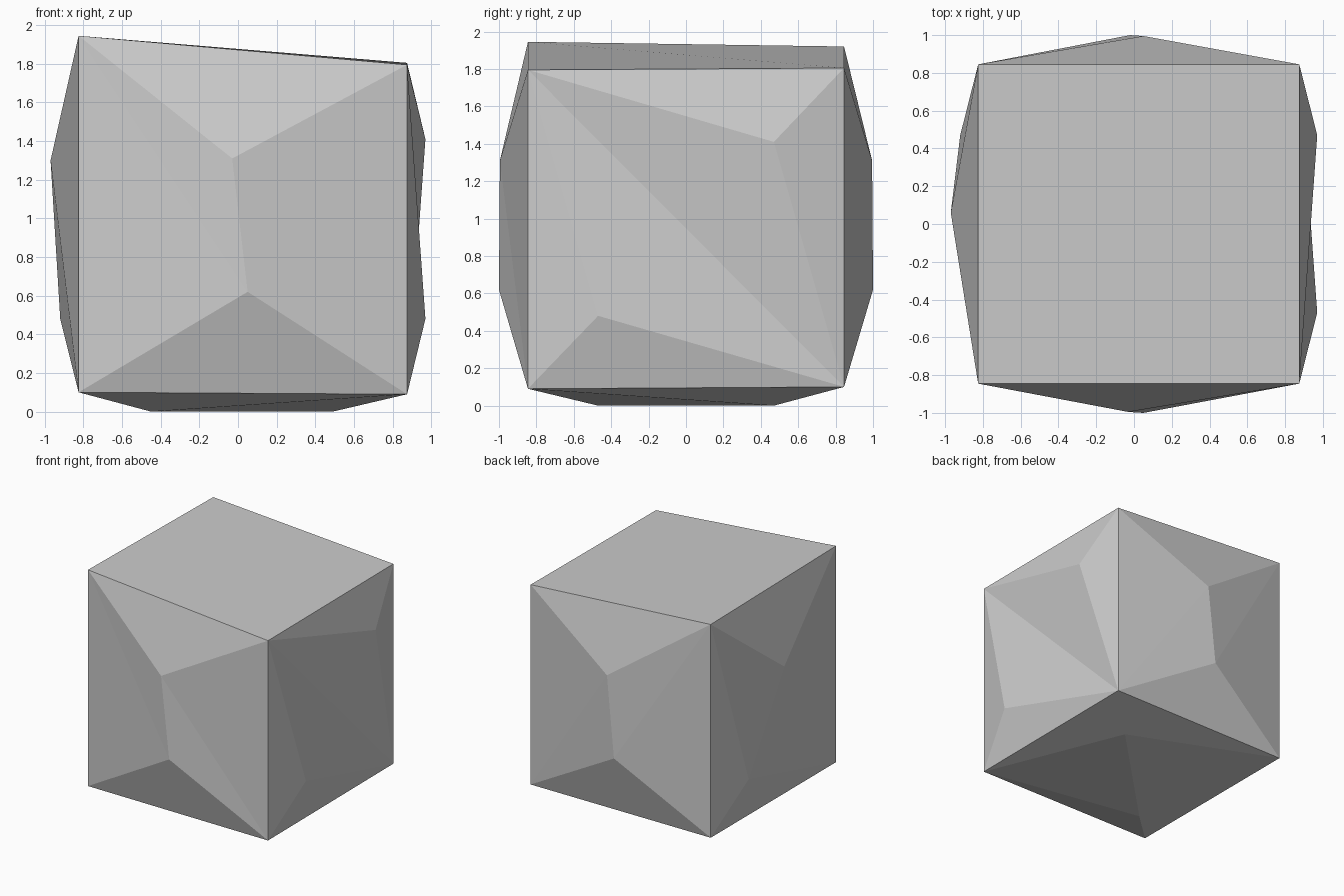
import bpy, bmesh

cube = bpy.data.objects.get("Cube")
if cube:
    bpy.data.objects.remove(cube, do_unlink=True)

stone = bpy.data.materials.new("plain_grey")
stone.use_nodes = True
grey = (0.6, 0.6, 0.6, 1)
stone.diffuse_color = grey
stone.node_tree.nodes["Principled BSDF"].inputs["Base Color"].default_value = grey

bm = bmesh.new()

# Block corners: left or right in x, front or back in y, sloping top
LEFT, RIGHT, DEPTH = -0.825, 0.875, 0.845
corner = {}
for name, x, y, z in (
        ("low_x_front", LEFT, -DEPTH, 0.10), ("low_x_back", LEFT, DEPTH, 0.10),
        ("high_x_front", RIGHT, -DEPTH, 0.09), ("high_x_back", RIGHT, DEPTH, 0.10)):
    corner[name + "_base"] = bm.verts.new((x, y, z))
for name, x, y, z in (
        ("low_x_front", LEFT, -DEPTH, 1.945), ("low_x_back", LEFT, DEPTH, 1.92),
        ("high_x_front", RIGHT, -DEPTH, 1.795), ("high_x_back", RIGHT, DEPTH, 1.805)):
    corner[name + "_top"] = bm.verts.new((x, y, z))


def face(*verts):
    bm.faces.new(verts)


def faceted_side(corners, first, second, valley=False):
    """Raise two peaks: the first near edge a-b, the second near edge c-d."""
    a, b, c, d = (corner[n] for n in corners)
    p, q = bm.verts.new(first), bm.verts.new(second)
    face(a, b, p)
    face(c, d, q)
    face(b, c, p)
    face(d, a, q)
    if valley:      # crease runs from corner to corner between the peaks
        face(a, p, c)
        face(a, c, q)
    else:           # ridge joins the peaks
        face(p, c, q)
        face(a, p, q)


# Top
face(*(corner[n + "_top"] for n in
       ("low_x_front", "high_x_front", "high_x_back", "low_x_back")))

# Four sides, upper peak first
sides = (
    ("low_x_front", "high_x_front", (-0.03, -0.995, 1.31), (0.05, -1, 0.62), False),
    ("low_x_back", "high_x_back", (0.05, 0.995, 1.31), (-0.02, 1, 0.62), False),
    ("high_x_front", "high_x_back", (0.97, 0.47, 1.41), (0.97, -0.47, 0.48), True),
    ("low_x_back", "low_x_front", (-0.97, 0.06, 1.30), (-0.92, 0.47, 0.48), False),
)
for start, end, upper, lower, valley in sides:
    faceted_side((start + "_top", end + "_top", end + "_base", start + "_base"),
                 upper, lower, valley)

# Underside
faceted_side(("high_x_front_base", "high_x_back_base", "low_x_back_base",
              "low_x_front_base"), (0.49, 0.47, 0), (-0.45, -0.47, 0))

bmesh.ops.recalc_face_normals(bm, faces=bm.faces)
mesh = bpy.data.meshes.new("faceted_block")
bm.to_mesh(mesh)
bm.free()
mesh.materials.append(stone)
block = bpy.data.objects.new("faceted_block", mesh)
bpy.context.collection.objects.link(block)
